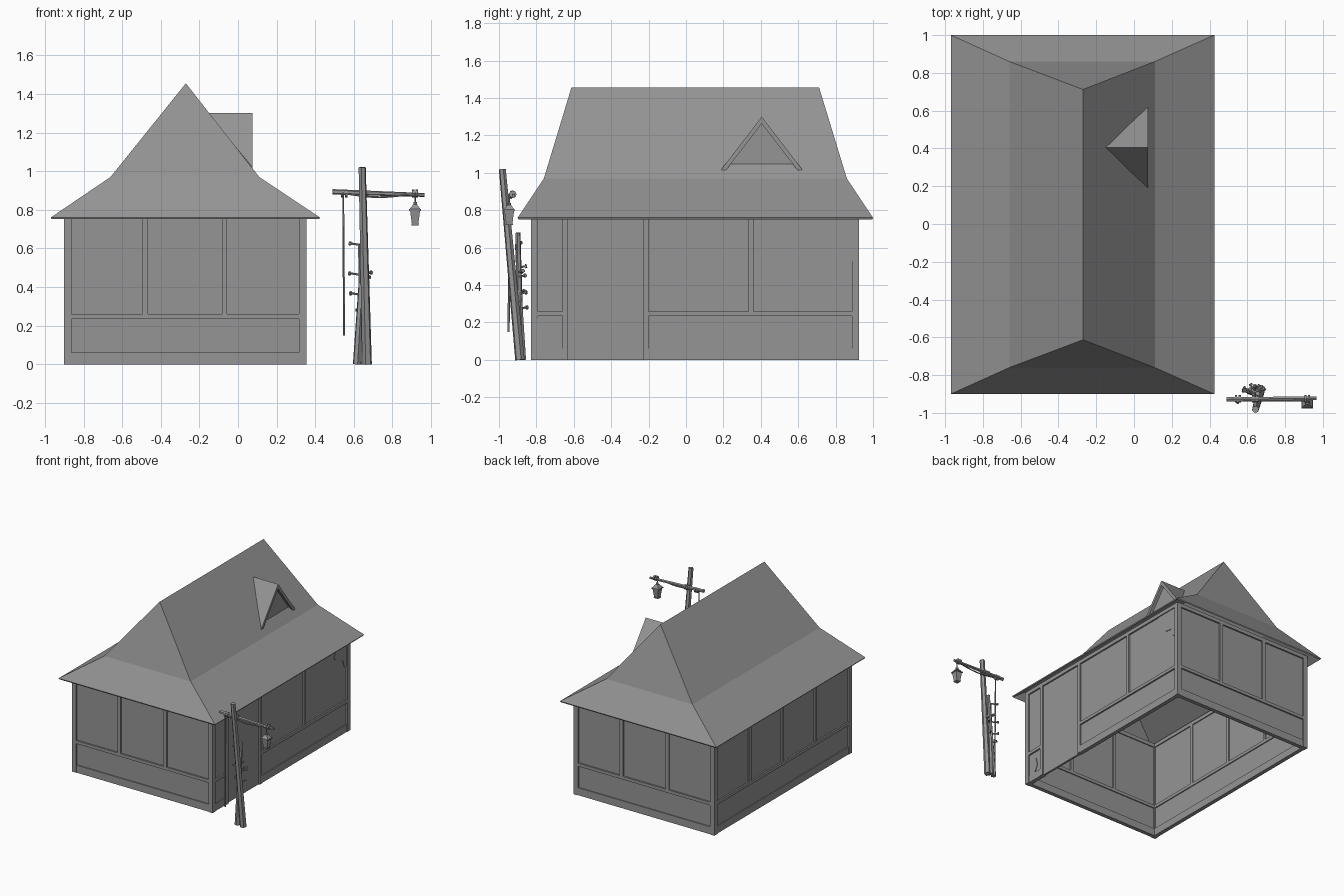
import bpy, bmesh, math
from mathutils import Vector

cube = bpy.data.objects.get("Cube")
if cube:
    bpy.data.objects.remove(cube, do_unlink=True)

grey = bpy.data.materials.new("plain grey")
grey.use_nodes = True
grey.diffuse_color = (0.3, 0.3, 0.3, 1)
grey.node_tree.nodes["Principled BSDF"].inputs["Base Color"].default_value = (0.3, 0.3, 0.3, 1)


def finish(name, bm):
    bmesh.ops.recalc_face_normals(bm, faces=bm.faces)
    mesh = bpy.data.meshes.new(name)
    bm.to_mesh(mesh)
    bm.free()
    mesh.materials.append(grey)
    obj = bpy.data.objects.new(name, mesh)
    bpy.context.collection.objects.link(obj)
    return obj


def add_box(bm, a, b):
    lo, hi = [Vector(map(f, a, b)) for f in (min, max)]
    for v in bmesh.ops.create_cube(bm, size=1)["verts"]:
        v.co = [(lo[i] + hi[i]) / 2 + v.co[i] * (hi[i] - lo[i]) for i in range(3)]


def add_prism(bm, points, offset):
    """Solid made by sweeping a polygon along an offset."""
    face = bm.faces.new([bm.verts.new(p) for p in points])
    moved = bmesh.ops.extrude_face_region(bm, geom=[face], use_keep_orig=True)["geom"]
    for v in moved:
        if isinstance(v, bmesh.types.BMVert):
            v.co += Vector(offset)


def add_rod(bm, p, q, r1, r2=None, sides=6):
    p, q = Vector(p), Vector(q)
    verts = bmesh.ops.create_cone(bm, cap_ends=True, segments=sides, radius1=r1,
                                  radius2=r1 if r2 is None else r2,
                                  depth=(q - p).length)["verts"]
    turn = (q - p).to_track_quat('Z', 'Y')
    for v in verts:
        v.co = turn @ v.co + (p + q) / 2


# House outline and storey heights
X0, X1, Y0, Y1 = -0.90, 0.355, -0.83, 0.925
POST, BEAM, TOP = 0.038, 0.028, 0.755
RAIL_LOW, RAIL_HIGH, SILL = 0.235, 0.26, 0.06

# Each wall maps (along, height, depth inward) to a point
WALLS = {
    "front": lambda u, z, d: (u, Y0 + d, z),
    "back": lambda u, z, d: (u, Y1 - d, z),
    "left": lambda u, z, d: (X1 - d, u, z),
    "right": lambda u, z, d: (X0 + d, u, z),
}


def build_wall(side, start, end, studs, door=None):
    place = WALLS[side]
    frame, panels = bmesh.new(), bmesh.new()

    def box(bm, u0, u1, z0, z1, d0, d1):
        add_box(bm, place(u0, z0, d0), place(u1, z1, d1))

    # Runs of low wall on both sides of the door opening
    runs = [(start, end)]
    if door:
        runs = [(start, door[0]), (door[1], end)]
    for a, b in runs:
        box(frame, a, b, RAIL_LOW, RAIL_HIGH, 0.0, 0.036)
        box(frame, a, b, 0.0, SILL, 0.004, 0.036)
        box(panels, a, b, SILL, TOP, 0.012, 0.028)
    box(frame, start, end, TOP, TOP + 0.03, 0.0, 0.036)
    for u in studs:
        box(frame, u - BEAM / 2, u + BEAM / 2, RAIL_HIGH, TOP, 0.0, 0.036)
    if door:
        for u in door:
            box(frame, u - BEAM / 2, u + BEAM / 2, 0, TOP, 0.0, 0.036)
        slab = bmesh.new()
        box(slab, door[0], door[1], 0, TOP, 0.012, 0.028)
        finish("door", slab)
    finish(side + "_wall_frame", frame)
    finish(side + "_wall_panels", panels)


xa, xb, ya, yb = X0 + POST, X1 - POST, Y0 + POST, Y1 - POST
build_wall("front", xa, xb, [-0.48, -0.07])
build_wall("back", xa, xb, [-0.48, -0.07])
build_wall("left", ya, yb, [0.348], door=(-0.645, -0.215))
build_wall("right", ya, yb, [ya + (yb - ya) * k / 4 for k in (1, 2, 3)])

# Corner posts
posts = bmesh.new()
for x, sx in ((X0, 1), (X1, -1)):
    for y, sy in ((Y0, 1), (Y1, -1)):
        add_box(posts, (x, y, 0), (x + sx * POST, y + sy * POST, TOP + 0.03))
finish("corner_posts", posts)

# Broken plaster patches on the door side
patches = bmesh.new()
low_patch = [(-0.79, 0.225), (-0.715, 0.18), (-0.70, 0.117), (-0.73, 0.06), (-0.79, 0.06)]
high_patch = [(0.695, TOP), (0.745, 0.70), (0.73, 0.65), (0.78, 0.60), (0.84, 0.592),
              (0.86, 0.53), (0.887, 0.525), (0.887, TOP)]
for outline in (low_patch, high_patch):
    add_prism(patches, [(X1 - 0.012, y, z) for y, z in outline], (0.005, 0, 0))
finish("plaster_patches", patches)

# Flared hip roof, a thin shell open below
RIDGE_X, RIDGE_Z = -0.27, 1.455
roof = bmesh.new()
rings = []
for x0, x1, y0, y1, z in ((-0.97, 0.425, -0.90, 1.0, 0.76), (-0.66, 0.11, -0.76, 0.86, 0.97)):
    rings.append([roof.verts.new(c) for c in ((x0, y0, z), (x1, y0, z), (x1, y1, z), (x0, y1, z))])
ridge = [roof.verts.new((RIDGE_X, y, RIDGE_Z)) for y in (-0.613, 0.712)]
low, mid = rings
for i in range(4):
    j = (i + 1) % 4
    roof.faces.new((low[i], low[j], mid[j], mid[i]))
roof.faces.new((mid[0], mid[1], ridge[0]))
roof.faces.new((mid[1], mid[2], ridge[1], ridge[0]))
roof.faces.new((mid[2], mid[3], ridge[1]))
roof.faces.new((mid[3], mid[0], ridge[0], ridge[1]))
roof_obj = finish("roof", roof)
shell = roof_obj.modifiers.new("thickness", 'SOLIDIFY')
shell.thickness = 0.01
shell.offset = -1

# Dormer: two sloping slabs and a set-back gable
DY, DX, DZ = 0.405, 0.075, 1.30
dormer = bmesh.new()
for s in (-1, 1):
    add_prism(dormer, [(DX, DY, DZ), (DX, DY + s * 0.215, 1.02), (-0.155, DY, DZ)],
              (0, 0, -0.037))
finish("dormer_roof", dormer)
gable = bmesh.new()
add_prism(gable, [(0.05, DY - 0.185, 1.03), (0.05, DY + 0.185, 1.03), (0.05, DY, 1.27)],
          (-0.012, 0, 0))
finish("dormer_gable", gable)

# Lamp post: a tall leaning pole with shorter props tied to it
pole = bmesh.new()
add_rod(pole, (0.668, -0.888, 0), (0.643, -0.982, 1.02), 0.026, 0.019)
finish("lamp_pole", pole)
props = bmesh.new()
add_rod(props, (0.615, -0.885, 0), (0.655, -0.898, 0.68), 0.021, 0.013)
add_rod(props, (0.645, -0.872, 0), (0.632, -0.905, 0.62), 0.018, 0.010)
finish("pole_props", props)

# Pegs with wider heads
pegs = bmesh.new()
for x, y, z in ((0.585, -0.885, 0.625), (0.588, -0.87, 0.367), (0.583, -0.88, 0.47),
                (0.685, -0.875, 0.475), (0.62, -0.855, 0.28), (0.66, -0.86, 0.36),
                (0.675, -0.865, 0.45), (0.64, -0.86, 0.5)):
    head, root = Vector((x, y, z)), Vector((0.64, -0.90, z - 0.008))
    add_rod(pegs, root, head, 0.006, 0.006, 5)
    add_rod(pegs, head, head + (head - root).normalized() * 0.01, 0.011, 0.011, 6)
finish("pegs", pegs)

# Cross arm with its sagging rope and bindings
arm = bmesh.new()
add_rod(arm, (0.49, -0.928, 0.893), (0.965, -0.922, 0.877), 0.014, 0.010)
finish("cross_arm", arm)
rope = bmesh.new()
path = [Vector((0.55 + 0.367 * t / 8, -0.935,
                0.885 - 0.02 * math.sin(math.pi * t / 8))) for t in range(9)]
for a, b in zip(path, path[1:]):
    add_rod(rope, a, b, 0.005, 0.005, 5)
add_rod(rope, (0.545, -0.945, 0.89), (0.55, -0.948, 0.15), 0.005, 0.006, 5)
for x in (0.54, 0.56, 0.632, 0.65, 0.908, 0.926):
    add_rod(rope, (x - 0.006, -0.926, 0.885), (x + 0.006, -0.926, 0.885), 0.02, 0.02, 8)
finish("ropes", rope)

# Square lantern hanging from the arm
lantern = bmesh.new()
LX, LY = 0.917, -0.945
for z0, z1, r0, r1, sides in ((0.72, 0.728, 0.026, 0.028, 4), (0.728, 0.795, 0.024, 0.036, 4),
                              (0.795, 0.803, 0.044, 0.044, 4), (0.803, 0.828, 0.040, 0.014, 4),
                              (0.828, 0.84, 0.010, 0.010, 6), (0.84, 0.88, 0.004, 0.004, 5)):
    start = len(lantern.verts)
    add_rod(lantern, (0, 0, z0), (0, 0, z1), r0, r1, sides)
    lantern.verts.ensure_lookup_table()
    # Turn the square layers so their flat sides face forward
    for v in lantern.verts[start:]:
        if sides == 4:
            a = math.copysign(1, v.co.x + v.co.y * 1e-3)
            r = math.hypot(v.co.x, v.co.y) * math.sqrt(0.5)
            angle = math.atan2(v.co.y, v.co.x) + math.pi / 4
            if abs(math.sin(2 * math.atan2(v.co.y, v.co.x))) > 0.5:
                angle -= math.pi / 4
            v.co.x = math.cos(angle) * r * math.sqrt(2)
            v.co.y = math.sin(angle) * r * math.sqrt(2)
        v.co += Vector((LX, LY, 0))
finish("lantern", lantern)
